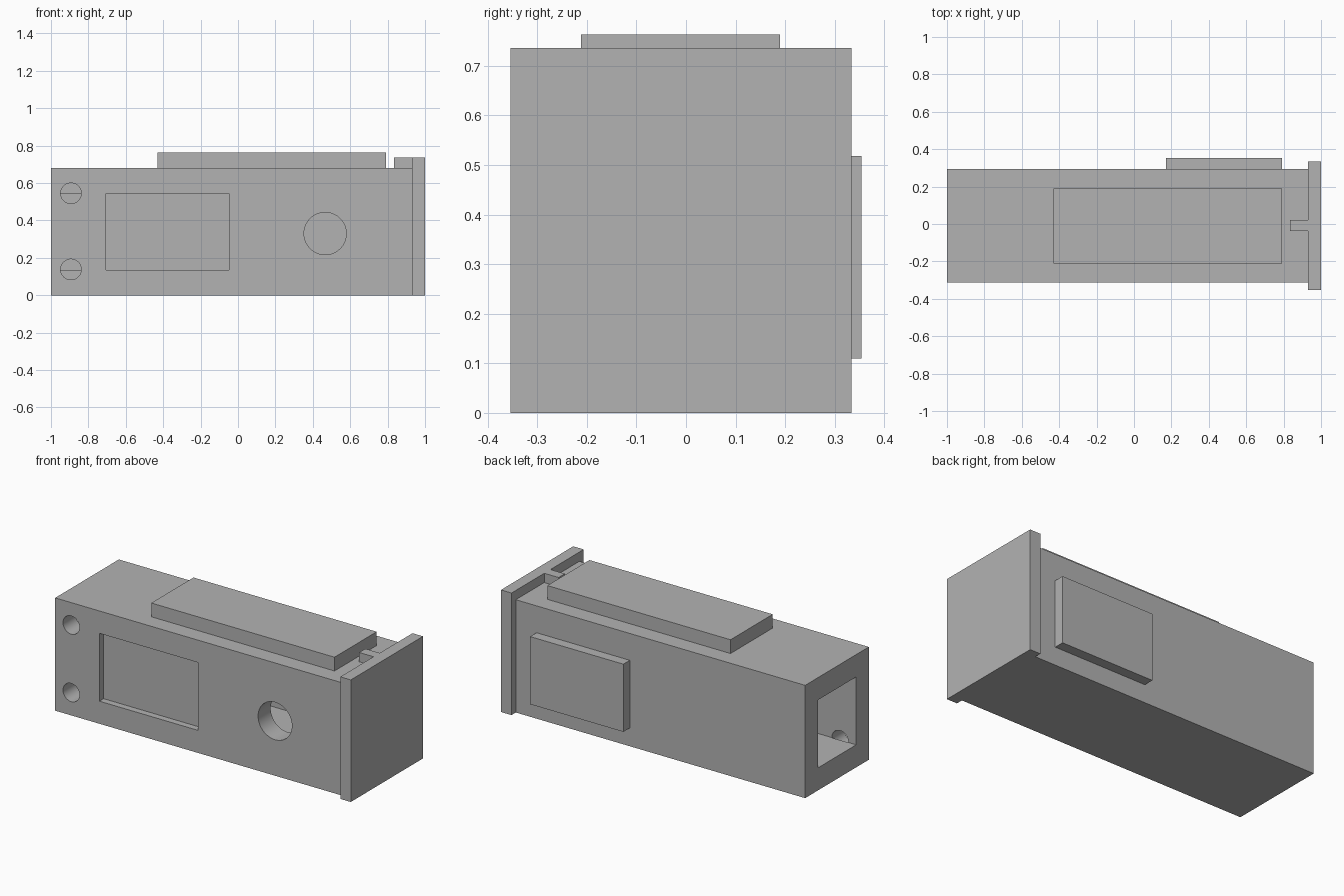
import bpy
import math

default_cube = bpy.data.objects.get("Cube")
if default_cube:
    bpy.data.objects.remove(default_cube, do_unlink=True)

# Single flat colour
grey = bpy.data.materials.new("plain grey")
grey.use_nodes = True
colour = (0.45, 0.45, 0.45, 1)
grey.diffuse_color = colour
grey.node_tree.nodes["Principled BSDF"].inputs["Base Color"].default_value = colour


def box(name, x, y, z):
    """Box between the given (low, high) limits on each axis."""
    limits = (x, y, z)
    bpy.ops.mesh.primitive_cube_add(size=1, location=[(a + b) / 2 for a, b in limits])
    obj = bpy.context.object
    obj.name = name
    obj.scale = [b - a for a, b in limits]
    bpy.ops.object.transform_apply(location=False, rotation=False, scale=True)
    obj.data.materials.append(grey)
    return obj


def drill(name, x, z, radius, y_low, y_high):
    """Round cutter running along y."""
    bpy.ops.mesh.primitive_cylinder_add(
        vertices=64, radius=radius, depth=y_high - y_low,
        location=(x, (y_low + y_high) / 2, z), rotation=(math.pi / 2, 0, 0))
    obj = bpy.context.object
    obj.name = name
    obj.data.materials.append(grey)
    return obj


def cut(target, cutter):
    cutter.hide_render = True
    mod = target.modifiers.new("cut", 'BOOLEAN')
    mod.operation = 'DIFFERENCE'
    mod.solver = 'EXACT'
    mod.object = cutter
    bpy.context.view_layer.objects.active = target
    bpy.ops.object.modifier_apply(modifier=mod.name)
    bpy.data.objects.remove(cutter, do_unlink=True)


FRONT, BACK, TOP = -0.313, 0.293, 0.68
BODY_END = 0.93
WALL = 0.12

# Hollow body, open at the right end
body = box("body", (-1, BODY_END), (FRONT, BACK), (0, TOP))
cut(body, box("cavity_cutter", (-1.1, BODY_END - 0.005),
              (FRONT + WALL, BACK - WALL), (0.136, 0.545)))

# Shallow window recess on the front
cut(body, box("window_cutter", (-0.705, -0.047), (FRONT - 0.1, FRONT + 0.04), (0.136, 0.545)))

# Button hole and two screw holes through the front wall
for hole_x, hole_z, radius in ((0.466, 0.33, 0.113), (-0.893, 0.545, 0.055), (-0.893, 0.138, 0.055)):
    cut(body, drill("hole_cutter", hole_x, hole_z, radius, FRONT - 0.1, FRONT + WALL + 0.002))

bpy.ops.object.select_all(action='DESELECT')
body.select_set(True)
bpy.context.view_layer.objects.active = body
bpy.ops.object.shade_smooth_by_angle(angle=math.radians(30))

# Raised pads on the top and back
box("top_pad", (-0.43, 0.792), (-0.212, 0.19), (TOP, 0.763))
box("back_pad", (0.17, 0.792), (BACK, 0.354), (0.11, 0.518))

# End plate with its small locating tab
box("end_plate", (BODY_END, 1), (-0.354, 0.334), (0, 0.736))
box("end_plate_tab", (0.834, BODY_END), (-0.037, 0.022), (TOP, 0.736))
